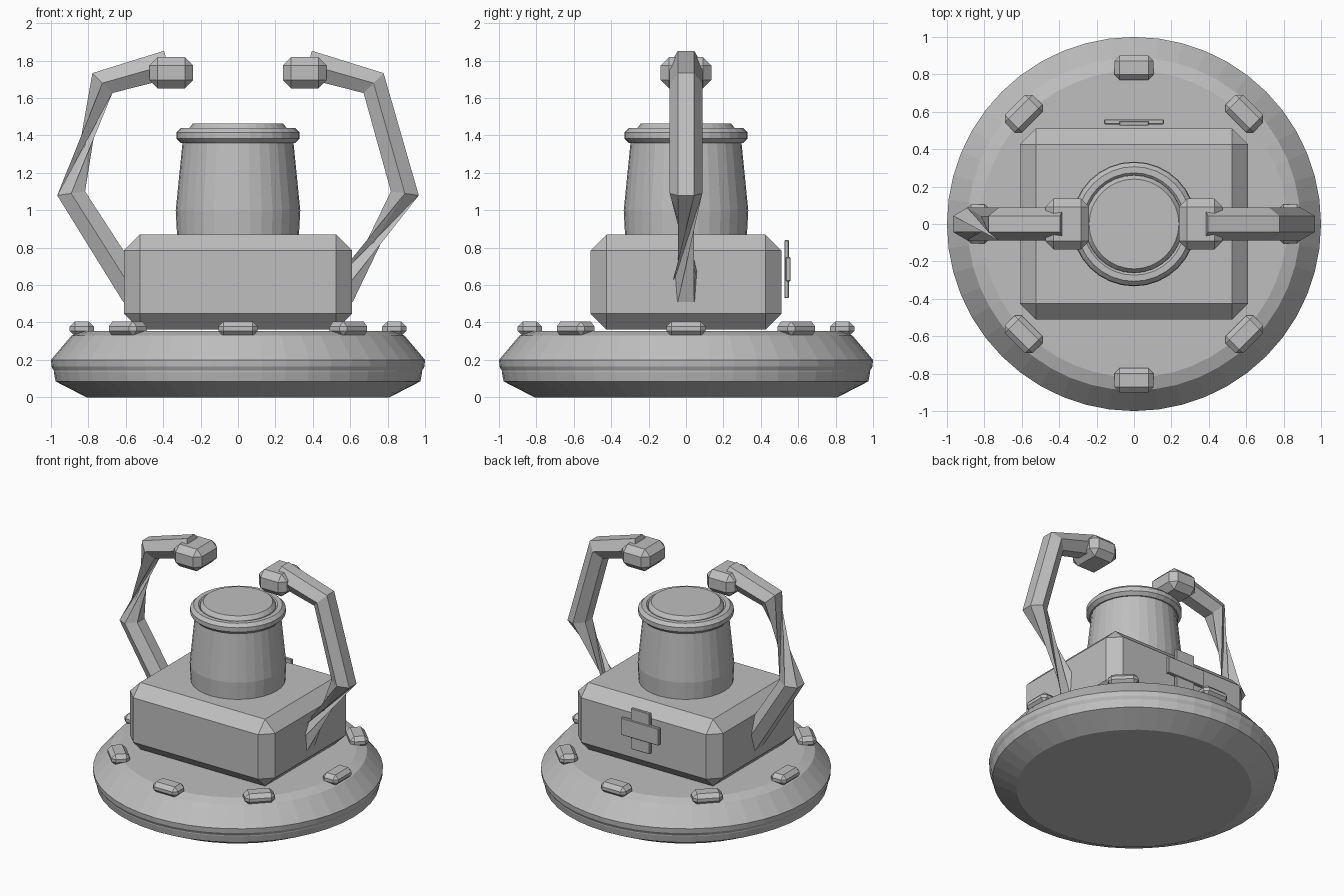
import bpy, bmesh, math
from mathutils import Vector, Matrix

if "Cube" in bpy.data.objects:
    bpy.data.objects.remove(bpy.data.objects["Cube"])

grey = bpy.data.materials.new("mid grey")
grey.diffuse_color = (0.52, 0.52, 0.52, 1)
grey.use_nodes = True
grey.node_tree.nodes["Principled BSDF"].inputs["Base Color"].default_value = grey.diffuse_color


def finish(bm, name):
    bmesh.ops.recalc_face_normals(bm, faces=bm.faces)
    mesh = bpy.data.meshes.new(name)
    bm.to_mesh(mesh)
    bm.free()
    mesh.materials.append(grey)
    obj = bpy.data.objects.new(name, mesh)
    bpy.context.collection.objects.link(obj)
    return obj


def box(name, center, size, bevel=0.0, turn=0.0):
    """Box with single chamfers, turned about the world z axis."""
    bm = bmesh.new()
    bmesh.ops.create_cube(bm, size=1)
    bmesh.ops.scale(bm, vec=size, verts=bm.verts)
    if bevel:
        bmesh.ops.bevel(bm, geom=bm.edges[:], offset=bevel, segments=1,
                        affect='EDGES', profile=0.5)
    bmesh.ops.translate(bm, vec=center, verts=bm.verts)
    bmesh.ops.rotate(bm, cent=(0, 0, 0), matrix=Matrix.Rotation(turn, 3, 'Z'),
                     verts=bm.verts)
    return finish(bm, name)


def lathe(name, profile, sides, closed=False):
    """Revolve (radius, z) points; open profiles get flat caps."""
    bm = bmesh.new()
    rings = []
    for r, z in profile:
        rings.append([bm.verts.new((r * math.cos(2 * math.pi * i / sides),
                                    r * math.sin(2 * math.pi * i / sides), z))
                      for i in range(sides)])
    pairs = list(zip(rings, rings[1:]))
    if closed:
        pairs.append((rings[-1], rings[0]))
    else:
        bm.faces.new(rings[0])
        bm.faces.new(rings[-1])
    for a, b in pairs:
        for i in range(sides):
            j = (i + 1) % sides
            bm.faces.new((a[i], a[j], b[j], b[i]))
    return finish(bm, name)


def arm(name, side, twisted):
    """Six-sided tube along a bent path; one segment has a half-turn twist."""
    path = [Vector((side * x, 0, z)) for x, z in
            ((0.55, 0.55), (0.892, 1.09), (0.725, 1.68), (0.375, 1.78))]
    bm = bmesh.new()
    rings = []
    for k, p in enumerate(path):
        t = Vector((0, 0, 0))
        if k > 0:
            t += (p - path[k - 1]).normalized()
        if k < len(path) - 1:
            t += (path[k + 1] - p).normalized()
        across = Vector((0, 1, 0))
        out = across.cross(t.normalized())
        rings.append([bm.verts.new(p + 0.087 * (across * math.cos(i * math.pi / 3)
                                                + out * math.sin(i * math.pi / 3)))
                      for i in range(6)])
    for k in range(3):
        shift = 3 if k == twisted else 0
        for i in range(6):
            a, b = rings[k][i], rings[k][(i + 1) % 6]
            c, d = rings[k + 1][(i + 1 + shift) % 6], rings[k + 1][(i + shift) % 6]
            if shift:
                bm.faces.new((a, b, c))
                bm.faces.new((a, c, d))
            else:
                bm.faces.new((a, b, c, d))
    bm.faces.new(rings[0])
    bm.faces.new(rings[-1])
    return finish(bm, name)


# Round base with a banded rim
lathe("base_disc", [(0.81, 0), (0.975, 0.085), (0.985, 0.135), (0.985, 0.142),
                    (0.997, 0.165), (1.0, 0.2), (0.89, 0.33), (0.82, 0.354)], 48)

# Studs around the base
for n in range(8):
    box(f"base_stud_{n + 1}", (0.835, 0, 0.366), (0.13, 0.21, 0.08), 0.028,
        n * math.pi / 4)

# Chamfered body block
box("body_block", (0, 0, 0.616), (1.22, 1.02, 0.508), 0.085)

# Cross plate on the back
box("back_cross_upright", (0, 0.538, 0.685), (0.16, 0.025, 0.31), 0.004)
box("back_cross_bar", (0, 0.546, 0.685), (0.32, 0.026, 0.13), 0.004)

# Tapered column with collar and cap
lathe("column", [(0.325, 0.85), (0.333, 1.0), (0.295, 1.38), (0.28, 1.42)], 32)
collar = [(0.29 + 0.043 * math.cos((i + 0.5) * math.pi / 4),
           1.4 + 0.043 * math.sin((i + 0.5) * math.pi / 4)) for i in range(8)]
lathe("column_collar", collar, 32, closed=True)
lathe("column_cap", [(0.265, 1.40), (0.26, 1.44), (0.24, 1.465)], 32)

# Bent arms and block hands
for word, side, twisted in (("left", -1, 1), ("right", 1, 0)):
    arm(f"{word}_arm", side, twisted)
    box(f"{word}_hand", (side * 0.357, 0, 1.735), (0.235, 0.27, 0.168), 0.045)
